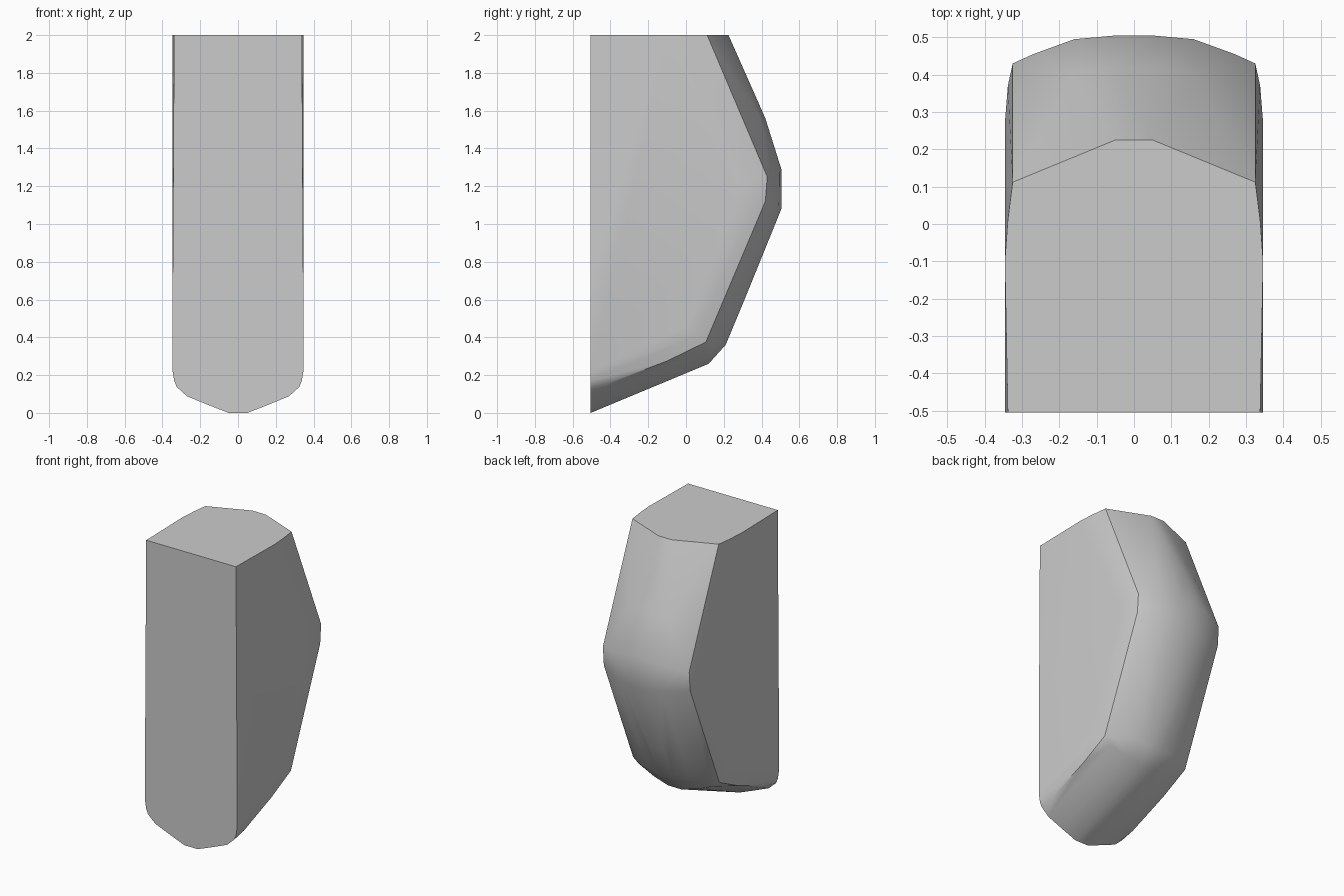
import bpy, bmesh, math

if "Cube" in bpy.data.objects:
    bpy.data.objects.remove(bpy.data.objects["Cube"])

FRONT = -0.505

# Side-view (y, z) rails at increasing distance from the centre line
rails = [
    (0.05, [(FRONT, 0), (0.12, 0.26), (0.21, 0.36), (0.31, 0.6), (0.505, 1.08),
            (0.505, 1.29), (0.42, 1.56), (0.225, 2)]),
    (0.16, [(FRONT, 0.043), (0.115, 0.29), (0.19, 0.38), (0.30, 0.63), (0.492, 1.1),
            (0.495, 1.27), (0.40, 1.54), (0.179, 2)]),
    (0.27, [(FRONT, 0.088), (0.10, 0.33), (0.14, 0.37), (0.45, 1.11),
            (0.455, 1.26), (0.134, 2)]),
    (0.325, [(FRONT, 0.138), (-0.4, 0.16), (-0.1, 0.275), (0.105, 0.375),
             (0.42, 1.12), (0.43, 1.25), (0.112, 2)]),
    (0.338, [(FRONT, 0.17), (0.06, 0.41), (0.37, 1.12), (0.37, 1.25),
             (0.01, 2), (FRONT, 2)]),
    (0.346, [(FRONT, 0.22), (FRONT, 0.65), (0.0, 0.46), (0.27, 1.1),
             (0.27, 1.25), (-0.1, 2)]),
]

# Rounded body: skin the mirrored rails
bm = bmesh.new()
for x, points in rails:
    for y, z in points:
        for side in (-1, 1):
            bm.verts.new((side * x, y, z))
result = bmesh.ops.convex_hull(bm, input=bm.verts)
unused = {g for g in result["geom_interior"] + result["geom_unused"]
          if isinstance(g, bmesh.types.BMVert)}
bmesh.ops.delete(bm, geom=list(unused), context='VERTS')
bmesh.ops.dissolve_limit(bm, angle_limit=math.radians(0.5),
                         verts=bm.verts, edges=bm.edges)
bmesh.ops.recalc_face_normals(bm, faces=bm.faces)
mesh = bpy.data.meshes.new("rounded_body")
bm.to_mesh(mesh)
bm.free()
body = bpy.data.objects.new("rounded_body", mesh)
bpy.context.collection.objects.link(body)
bpy.context.view_layer.objects.active = body
body.select_set(True)
bpy.ops.object.shade_smooth_by_angle(angle=math.radians(30))
